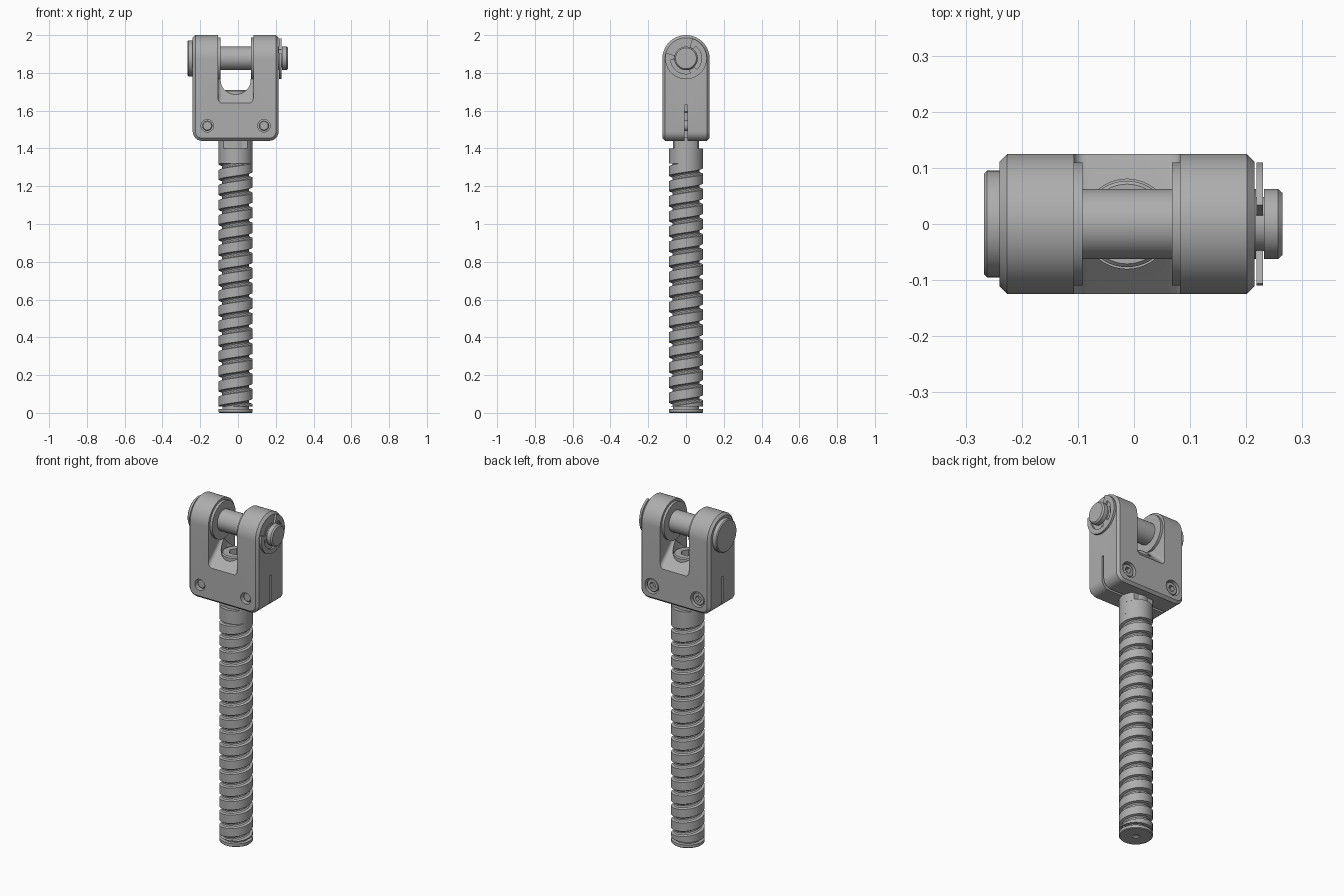
import bpy, bmesh
from math import pi, sin, cos, radians
from mathutils import Matrix, Vector

if "Cube" in bpy.data.objects:
    bpy.data.objects.remove(bpy.data.objects["Cube"])

STEEL = bpy.data.materials.new("steel_grey")
STEEL.use_nodes = True
GREY = (0.42, 0.42, 0.42, 1)
STEEL.diffuse_color = GREY
STEEL.node_tree.nodes["Principled BSDF"].inputs["Base Color"].default_value = GREY

CX = -0.0125          # axis of the spindle
PIN_Z = 1.877         # height of the cross pin
TO_X = Matrix.Rotation(pi / 2, 4, 'Y')
TO_Y = Matrix.Rotation(-pi / 2, 4, 'X')
UP = Matrix.Identity(4)


def finish(name, bm):
    bmesh.ops.recalc_face_normals(bm, faces=bm.faces)
    mesh = bpy.data.meshes.new(name)
    bm.to_mesh(mesh)
    bm.free()
    mesh.materials.append(STEEL)
    ob = bpy.data.objects.new(name, mesh)
    bpy.context.collection.objects.link(ob)
    return ob


def activate(ob):
    bpy.ops.object.select_all(action='DESELECT')
    ob.select_set(True)
    bpy.context.view_layer.objects.active = ob


def smooth(ob):
    activate(ob)
    bpy.ops.object.shade_smooth_by_angle(angle=radians(30))
    return ob


def lathe(name, profile, loc, axis=UP, sides=48):
    """Turn a (radius, height) profile about an axis."""
    bm = bmesh.new()
    vs = [bm.verts.new((r, 0, h)) for r, h in profile]
    es = [bm.edges.new(pair) for pair in zip(vs, vs[1:])]
    bmesh.ops.spin(bm, geom=vs + es, cent=(0, 0, 0), axis=(0, 0, 1),
                   angle=2 * pi, steps=sides)
    bmesh.ops.remove_doubles(bm, verts=bm.verts, dist=1e-5)
    bm.transform(Matrix.Translation(loc) @ axis)
    return finish(name, bm)


def rod(name, r, a, b, loc, axis=UP, bevel=0.0, sides=48):
    return lathe(name, [(0, a), (r - bevel, a), (r, a + bevel),
                        (r, b - bevel), (r - bevel, b), (0, b)], loc, axis, sides)


def prism(outline, x0, x1):
    """Extrude a (y, z) outline along x."""
    bm = bmesh.new()
    face = bm.faces.new([bm.verts.new((x0, y, z)) for y, z in outline])
    ext = bmesh.ops.extrude_face_region(bm, geom=[face])["geom"]
    bmesh.ops.translate(bm, vec=(x1 - x0, 0, 0),
                        verts=[g for g in ext if isinstance(g, bmesh.types.BMVert)])
    bmesh.ops.recalc_face_normals(bm, faces=bm.faces)
    return bm


def round_end_edges(bm, radius, z_max):
    """Round the low edges of both end caps."""
    edges = [e for e in bm.edges
             if abs(e.verts[0].co.x - e.verts[1].co.x) < 1e-5
             and max(v.co.z for v in e.verts) < z_max
             and abs(e.verts[0].co.y - e.verts[1].co.y) > 0.1]
    bmesh.ops.bevel(bm, geom=edges, offset=radius, segments=6,
                    profile=0.5, affect='EDGES')


def cut(ob, cutter):
    cutter.hide_render = True
    mod = ob.modifiers.new("cut", 'BOOLEAN')
    mod.operation, mod.solver, mod.object = 'DIFFERENCE', 'EXACT', cutter
    activate(ob)
    bpy.ops.object.modifier_apply(modifier=mod.name)
    bpy.data.objects.remove(cutter)


# Fork body: round-topped block with chamfered rims
arc = [(0.125 * cos(pi * i / 32), 1.875 + 0.125 * sin(pi * i / 32)) for i in range(33)]
bm = prism([(-0.125, 1.44), (0.125, 1.44)] + arc, -0.24, 0.215)
round_end_edges(bm, 0.05, 1.45)
fork = finish("fork_body", bm)
mod = fork.modifiers.new("chamfer", 'BEVEL')
mod.width, mod.segments, mod.limit_method = 0.014, 1, 'ANGLE'
mod.angle_limit = radians(50)
activate(fork)
bpy.ops.object.modifier_apply(modifier=mod.name)

# Slot between the arms, with a ridged floor
bm = prism([(-0.2, 1.565), (0, 1.765), (0.2, 1.565), (0.2, 2.2), (-0.2, 2.2)],
           -0.107, 0.082)
round_end_edges(bm, 0.022, 1.8)
cut(fork, finish("slot_cutter", bm))
# Spindle bore and clamping slit
cut(fork, rod("bore_cutter", 0.08, 1.6, 1.82, (CX, 0, 0)))
slit = prism([(-0.007, 1.4), (0.007, 1.4), (0.007, 1.63), (-0.007, 1.63)], -0.3, 0.3)
cut(fork, finish("slit_cutter", slit))
for side in (-1, 1):
    at = (CX + side * 0.15, 0, 1.52)
    cut(fork, rod("front_hole_cutter", 0.033, -0.2, 0, at, TO_Y, sides=32))
    cut(fork, rod("back_hole_cutter", 0.045, 0.08, 0.2, at, TO_Y, sides=32))
smooth(fork)

# Clamping bolts
for side, label in ((-1, "right"), (1, "left")):
    at = (CX + side * 0.15, 0, 1.52)
    bolt = lathe(label + "_clamp_bolt",
                 [(0, -0.11), (0.022, -0.11), (0.027, -0.105), (0.027, 0.075),
                  (0.038, 0.075), (0.038, 0.112), (0.034, 0.116), (0, 0.116)],
                 at, TO_Y, 32)
    cut(bolt, rod("socket_cutter", 0.02, 0.09, 0.2, at, TO_Y, sides=6))
    smooth(bolt)

# Bosses on the inner arm faces
for label, a, b in (("right", -0.12, -0.092), ("left", 0.068, 0.095)):
    smooth(rod(label + "_boss", 0.11, a, b, (0, 0, PIN_Z), TO_X))

# Cross pin with head, retaining groove and chamfered tip
smooth(lathe("cross_pin",
             [(0, -0.267), (0.09, -0.267), (0.095, -0.262), (0.095, -0.238),
              (0.0625, -0.238), (0.0625, 0.217), (0.048, 0.217), (0.048, 0.232),
              (0.0625, 0.232), (0.0625, 0.257), (0.055, 0.265), (0, 0.265)],
             (0, 0, PIN_Z), TO_X))

# Retaining clip: open ring with three inward lugs
bm = bmesh.new()
pairs = []
for deg in range(165, 433, 3):
    lug = deg < 186 or deg > 411 or 288 <= deg <= 312
    d = Vector((0, cos(radians(deg)), sin(radians(deg))))
    base = Vector((0.218, 0, PIN_Z))
    pairs.append([bm.verts.new(base + d * r) for r in (0.049 if lug else 0.082, 0.11)])
for p, q in zip(pairs, pairs[1:]):
    bm.faces.new((p[0], p[1], q[1], q[0]))
ext = bmesh.ops.extrude_face_region(bm, geom=bm.faces[:])["geom"]
bmesh.ops.translate(bm, vec=(0.012, 0, 0),
                    verts=[g for g in ext if isinstance(g, bmesh.types.BMVert)])
smooth(finish("retaining_clip", bm))

# Threaded spindle: right-handed helical strip, flattened at both ends
PITCH, STEPS, LOW, HIGH = 0.08, 40, 0.035, 1.325
tooth = [(0.09, 0.0), (0.09, 0.05), (0.076, 0.054), (0.071, 0.061),
         (0.071, 0.069), (0.076, 0.076), (0.09, PITCH)]
bm = bmesh.new()
rows = []
for i in range(int((HIGH - LOW) / PITCH + 3) * STEPS):
    a, lift = 2 * pi * i / STEPS, LOW - 1.5 * PITCH + PITCH * i / STEPS
    rows.append([bm.verts.new((CX + r * cos(a), r * sin(a),
                               min(max(lift + h, LOW), HIGH))) for r, h in tooth])
for p, q in zip(rows, rows[1:]):
    for j in range(len(tooth) - 1):
        bm.faces.new((p[j], q[j], q[j + 1], p[j + 1]))
bmesh.ops.remove_doubles(bm, verts=bm.verts, dist=1e-5)
bmesh.ops.dissolve_degenerate(bm, edges=bm.edges, dist=1e-6)
smooth(finish("spindle_thread", bm))

# Spindle core, foot with centre mark, and collar
smooth(rod("spindle_core", 0.07, 0.01, 1.65, (CX, 0, 0)))
smooth(lathe("spindle_foot",
             [(0, 0.015), (0.02, 0), (0.086, 0), (0.09, 0.004), (0.09, 0.02), (0, 0.02)],
             (CX, 0, 0)))
smooth(rod("spindle_collar", 0.09, 1.32, 1.40, (CX, 0, 0)))

# Neck with two flats
neck = rod("spindle_neck", 0.09, 1.39, 1.46, (CX, 0, 0), sides=64)
for v in neck.data.vertices:
    v.co.y = min(max(v.co.y, -0.063), 0.063)
smooth(neck)

# Spindle end inside the fork, with a hex socket
end = rod("spindle_end", 0.077, 1.59, 1.71, (CX, 0, 0), bevel=0.006)
cut(end, rod("end_socket_cutter", 0.04, 1.66, 1.8, (CX, 0, 0), sides=6))
smooth(end)
